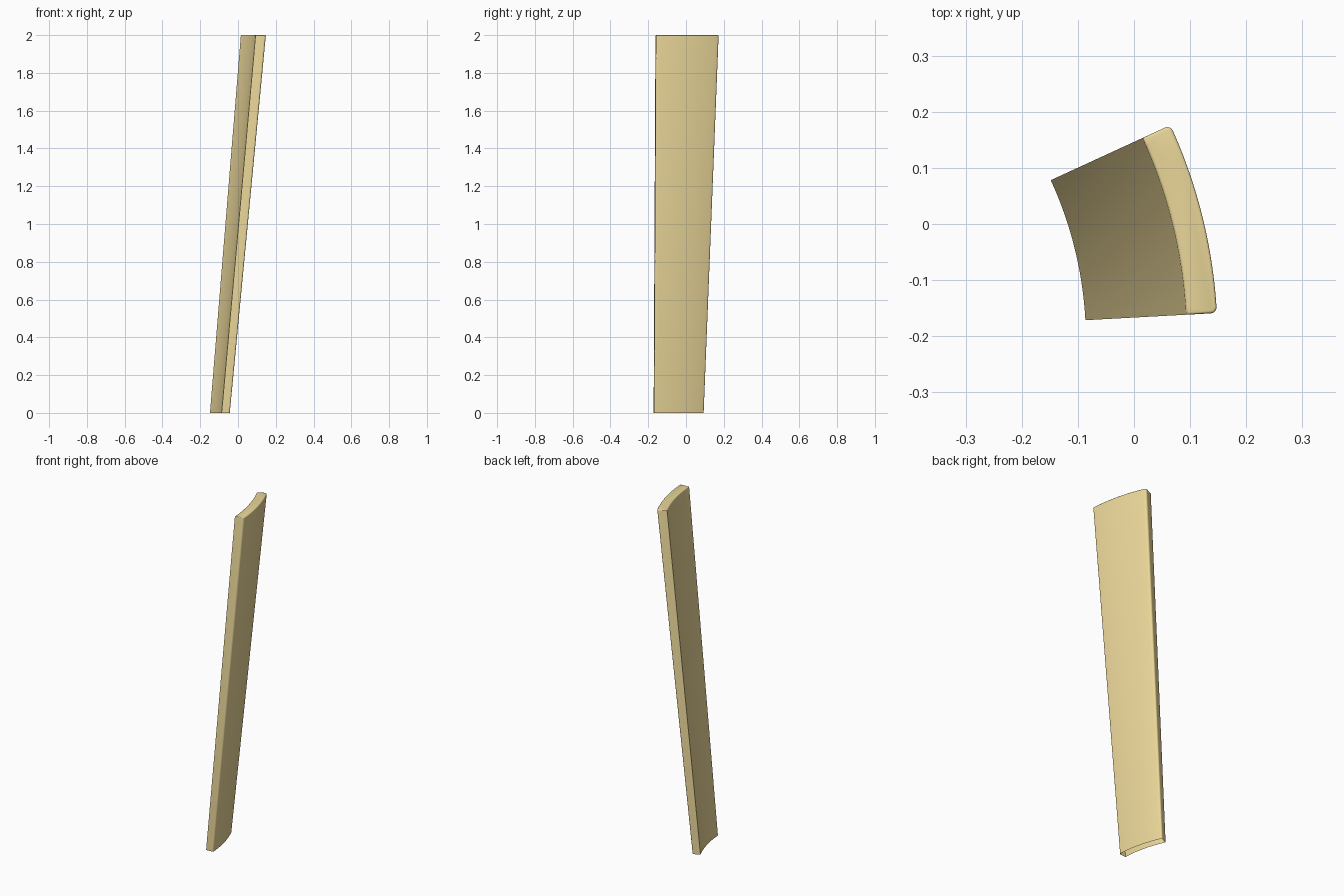
import bpy, bmesh
from math import sin, cos, pi, radians

if "Cube" in bpy.data.objects:
    bpy.data.objects.remove(bpy.data.objects["Cube"])

CX, CY = -0.7715, -0.2085            # axis of the cone the plank is cut from
A0, A1 = radians(3.1), radians(24.7)  # front and back radial sides
R_IN, R_OUT = 0.866, 0.921           # radii at the top
BASE_SCALE = 0.792                   # size of the foot relative to the top
HEIGHT, BEVEL, CORNER = 2.0, 0.005, 0.011
ARC, FILLET = 32, 5


def section(z, inset=0.0):
    """Curved cross-section with rounded outer corners at height z."""
    s = BASE_SCALE + (1 - BASE_SCALE) * z / HEIGHT
    ri, ro = R_IN * s + inset, R_OUT * s - inset
    a0, a1 = A0 + inset / ro, A1 - inset / ro
    c = CORNER * s - inset
    da = c / ro
    polar = [(ri, a1 + (a0 - a1) * i / ARC) for i in range(ARC + 1)]
    turns = [pi / 2 * i / FILLET for i in range(FILLET + 1)]
    polar += [(ro - c + c * sin(t), a0 + da * (1 - cos(t))) for t in turns]
    polar += [(ro, a0 + da + (a1 - a0 - 2 * da) * i / ARC) for i in range(1, ARC)]
    polar += [(ro - c + c * sin(t), a1 - da * (1 - cos(t))) for t in reversed(turns)]
    return [(CX + r * cos(a), CY + r * sin(a), z) for r, a in polar]


# Tapered, leaning curved plank: foot, shoulder, then rounded top rim
steps = [(0.0, 0.0)]
for i in range(4):
    t = pi / 2 * i / 3
    steps.append((HEIGHT - BEVEL * (1 - sin(t)), BEVEL * (1 - cos(t))))

bm = bmesh.new()
rings = [[bm.verts.new(p) for p in section(z, inset)] for z, inset in steps]
for low, high in zip(rings, rings[1:]):
    n = len(low)
    for i in range(n):
        j = (i + 1) % n
        bm.faces.new((low[i], low[j], high[j], high[i]))
bm.faces.new(rings[-1])              # top cap; the foot is left open
bmesh.ops.recalc_face_normals(bm, faces=bm.faces)

mesh = bpy.data.meshes.new("curved_plank")
bm.to_mesh(mesh)
bm.free()
plank = bpy.data.objects.new("curved_plank", mesh)
bpy.context.collection.objects.link(plank)

# Golden wood colour
wood = bpy.data.materials.new("golden_wood")
wood.diffuse_color = (0.83, 0.68, 0.32, 1)
wood.use_nodes = True
wood.node_tree.nodes["Principled BSDF"].inputs["Base Color"].default_value = wood.diffuse_color
mesh.materials.append(wood)

bpy.context.view_layer.objects.active = plank
plank.select_set(True)
bpy.ops.object.shade_smooth_by_angle(angle=radians(35))
